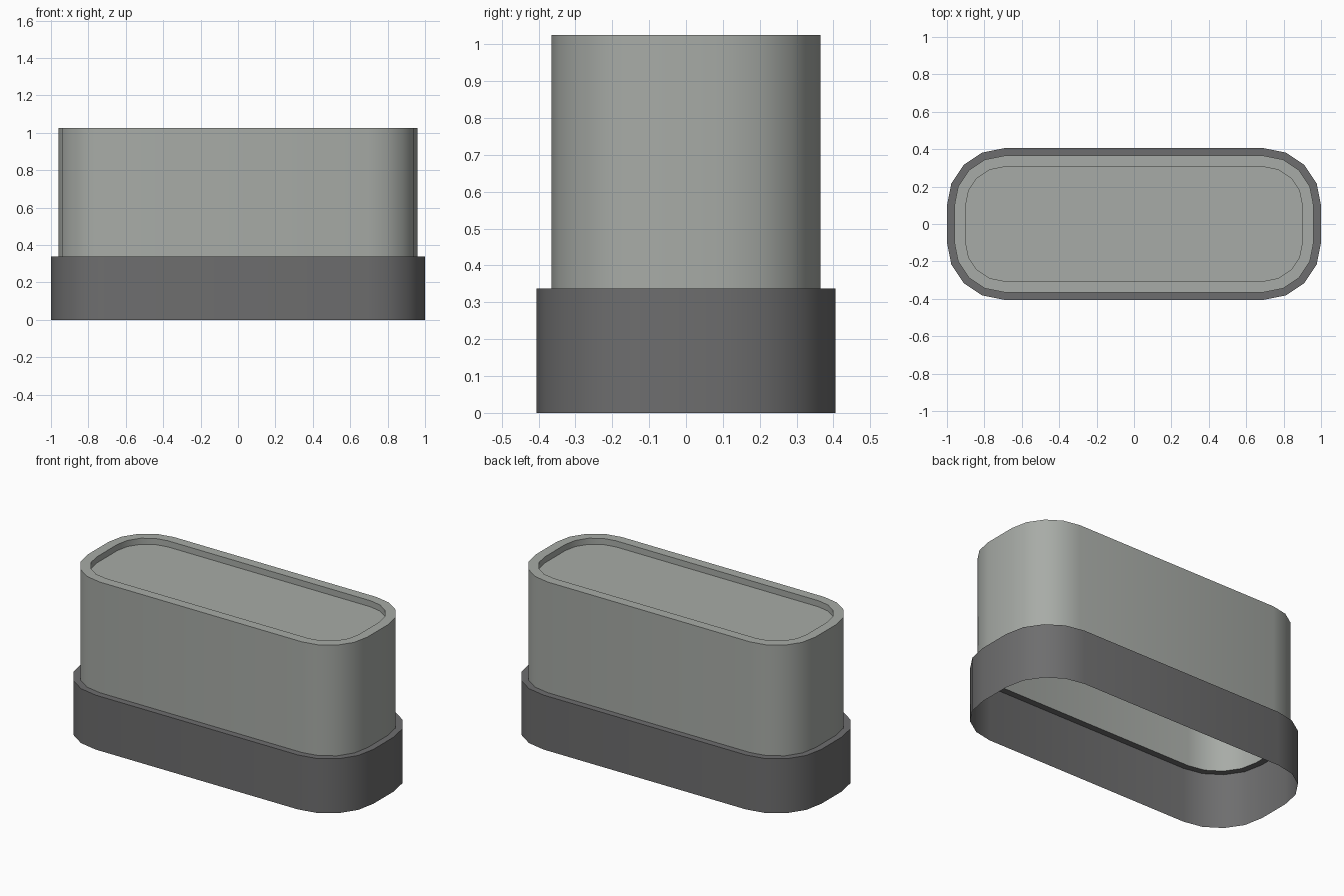
import bpy, bmesh, math

if "Cube" in bpy.data.objects:
    bpy.data.objects.remove(bpy.data.objects["Cube"])

CX, CY = 0.695, 0.10   # corner arc centres, shared by all outlines
SEG = 4                # segments per rounded corner


def material(name, rgb):
    m = bpy.data.materials.new(name)
    m.diffuse_color = (*rgb, 1.0)
    m.use_nodes = True
    m.node_tree.nodes["Principled BSDF"].inputs["Base Color"].default_value = m.diffuse_color
    return m


def outline(radius, z):
    """Rounded rectangle as a list of points, counter-clockwise from above."""
    pts = []
    for q, (sx, sy) in enumerate([(1, 1), (-1, 1), (-1, -1), (1, -1)]):
        for i in range(SEG + 1):
            a = math.radians(90 * (q + i / SEG))
            pts.append((sx * CX + radius * math.cos(a),
                        sy * CY + radius * math.sin(a), z))
    return pts


def shell(name, profile, mat, cap=False):
    """Skin a stack of (corner radius, height) outlines."""
    bm = bmesh.new()
    loops = [[bm.verts.new(p) for p in outline(r, z)] for r, z in profile]
    n = len(loops[0])
    for lo, hi in zip(loops, loops[1:]):
        for i in range(n):
            j = (i + 1) % n
            bm.faces.new((lo[i], lo[j], hi[j], hi[i]))
    if cap:
        bm.faces.new(loops[-1])
    me = bpy.data.meshes.new(name)
    bm.to_mesh(me)
    bm.free()
    me.materials.append(mat)
    ob = bpy.data.objects.new(name, me)
    bpy.context.collection.objects.link(ob)
    bpy.ops.object.select_all(action='DESELECT')
    ob.select_set(True)
    bpy.context.view_layer.objects.active = ob
    bpy.ops.object.shade_smooth_by_angle(angle=math.radians(35))
    return ob


light_grey = material("light_grey", (0.39, 0.41, 0.385))
dark_grey = material("dark_grey", (0.155, 0.155, 0.157))

# Wide base band with the ledge on top, open underneath
shell("base_band", [(0.305, 0), (0.305, 0.338), (0.265, 0.338)], dark_grey)

# Upper body with raised rim and recessed top panel, hollow inside
shell("upper_body", [(0.265, 0.338), (0.265, 1.025), (0.205, 1.025),
                     (0.205, 0.987)], light_grey, cap=True)
